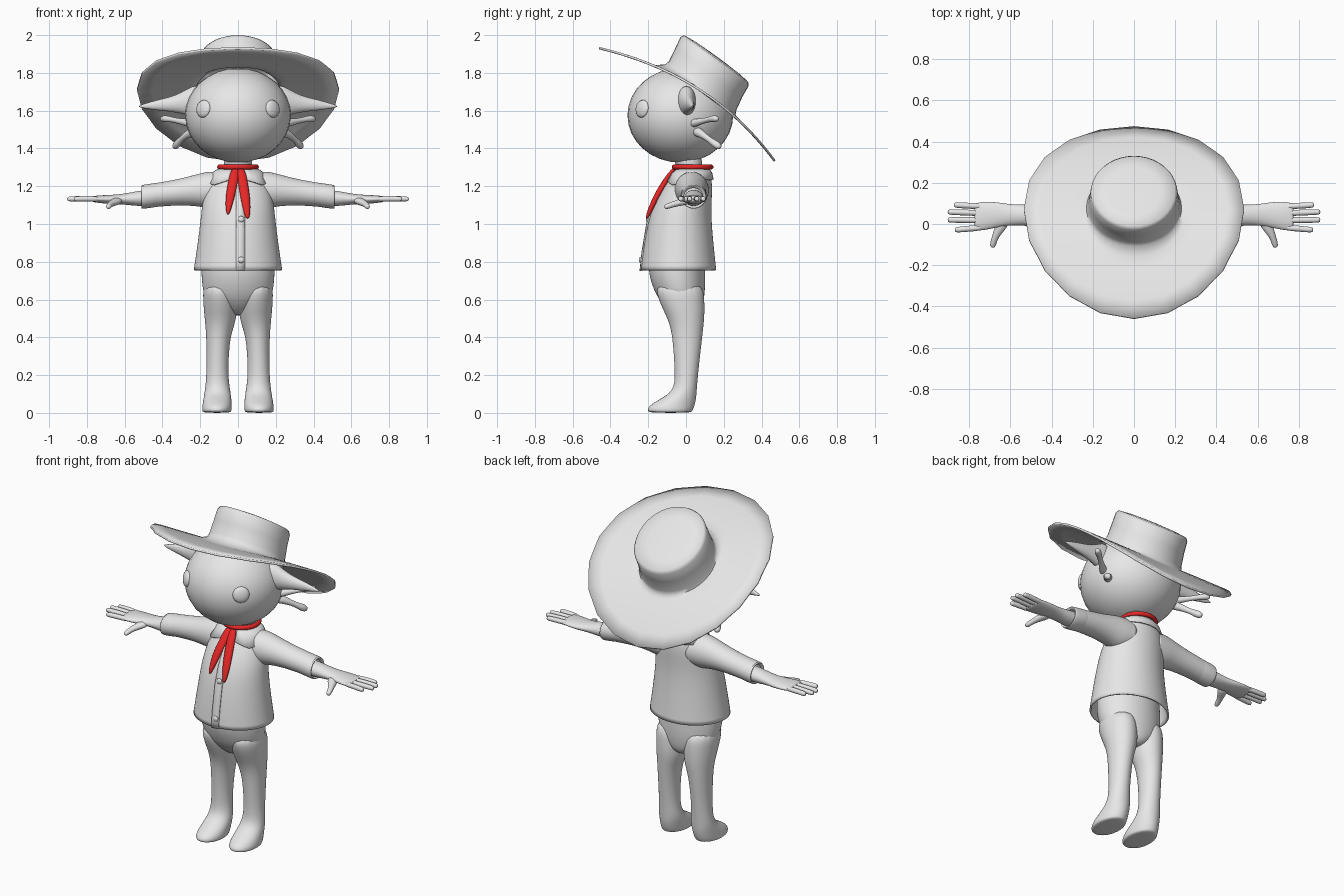
import bpy, bmesh, math
from mathutils import Vector, Matrix


def material(name, rgb):
    m = bpy.data.materials.new(name)
    m.diffuse_color = (*rgb, 1)
    return m


GREY = material("plain grey", (0.8, 0.8, 0.8))
RED = material("scarf red", (0.8, 0.02, 0.02))
X, Z = Vector((1, 0, 0)), Vector((0, 0, 1))


def finish(name, bm, mat=GREY, mirror=False, thick=0, subsurf=0, angle=None):
    me = bpy.data.meshes.new(name)
    bm.to_mesh(me)
    bm.free()
    ob = bpy.data.objects.new(name, me)
    bpy.context.collection.objects.link(ob)
    me.materials.append(mat)
    me.shade_smooth()
    if angle:
        bpy.context.view_layer.objects.active = ob
        ob.select_set(True)
        bpy.ops.object.shade_smooth_by_angle(angle=math.radians(angle))
        ob.select_set(False)
    if mirror:
        ob.modifiers.new("mirror", 'MIRROR').use_mirror_merge = False
    if subsurf:
        s = ob.modifiers.new("smooth", 'SUBSURF')
        s.levels = s.render_levels = subsurf
    if thick:
        s = ob.modifiers.new("thickness", 'SOLIDIFY')
        s.thickness, s.offset = thick, 0
    return ob


def skin(rings, closed=True, cap_start=False, cap_end=False):
    """Bridge a list of point rings into a surface."""
    bm = bmesh.new()
    vs = [[bm.verts.new(p) for p in r] for r in rings]
    n = len(rings[0])
    for a, b in zip(vs, vs[1:]):
        for i in range(n if closed else n - 1):
            j = (i + 1) % n
            bm.faces.new((a[i], a[j], b[j], b[i]))
    if cap_start:
        bm.faces.new(vs[0][::-1])
    if cap_end:
        bm.faces.new(vs[-1])
    if cap_start and cap_end:
        bmesh.ops.recalc_face_normals(bm, faces=bm.faces[:])
    return bm


def loft(name, secs, axis=None, n=16, caps=True, **kw):
    """Elliptical sections (x, y, z, half width, half height) along an axis or path."""
    pts = [Vector(s[:3]) for s in secs]
    rings = []
    for i, s in enumerate(secs):
        t = axis or (pts[min(i + 1, len(pts) - 1)] - pts[max(i - 1, 0)]).normalized()
        if t == Z:
            u, v = X, Vector((0, 1, 0))
        else:
            u = Z.cross(t).normalized()
            v = t.cross(u)
        rings.append([pts[i] + u * s[3] * math.cos(k * math.tau / n)
                      + v * s[4] * math.sin(k * math.tau / n) for k in range(n)])
    kw.setdefault("subsurf", 2)
    return finish(name, skin(rings, True, caps, caps), **kw)


def ball(name, loc, size, direction=Z, mat=GREY, seg=32):
    bm = bmesh.new()
    bmesh.ops.create_uvsphere(bm, u_segments=seg, v_segments=seg // 2, radius=1)
    rot = Vector(direction).to_track_quat('Z', 'Y').to_matrix().to_4x4()
    bm.transform(Matrix.Translation(loc) @ rot @ Matrix.Diagonal((*size, 1)))
    return finish(name, bm, mat)


# Hat: bent twenty-sided brim flowing into a tilted crown
def brim_ring(r, faceted=False):
    ring = []
    for k in range(40):
        a = k * math.tau / 40
        q = r * (math.cos(math.pi / 20) if faceted and k % 2 else 1)
        s = -q * math.cos(a)
        ring.append(Vector((0.535 * q * math.sin(a),
                            0.005 + 0.465 * s + 0.065 * (1 - s * s),
                            1.632 - 0.299 * s + 0.08 * (1 - s * s))))
    return ring


def crown_ring(cy, cz, rx, ry):
    return [Vector((rx * math.sin(k * math.tau / 40),
                    cy - 0.81 * ry * math.cos(k * math.tau / 40),
                    cz + 0.59 * ry * math.cos(k * math.tau / 40))) for k in range(40)]


hat = [brim_ring(1, True), brim_ring(0.85, True), brim_ring(0.7), brim_ring(0.56), brim_ring(0.47)]
hat += [crown_ring(*c) for c in ((0.075, 1.708, 0.228, 0.224), (0.088, 1.732, 0.218, 0.214),
                                 (0.12, 1.80, 0.21, 0.213), (0.15, 1.858, 0.205, 0.216),
                                 (0.157, 1.872, 0.196, 0.206), (0.161, 1.877, 0.13, 0.14),
                                 (0.163, 1.879, 0.04, 0.04))]
finish("hat", skin(hat, cap_end=True), thick=0.012, angle=60)

# Head, eyes and neck
ball("head", (0, -0.03, 1.575), (0.28, 0.28, 0.25))
for s in (-1, 1):
    ball("eye", (0.183 * s, -0.232, 1.61), (0.047, 0.047, 0.02), (2.36 * s, -2.64, 0.5), seg=24)
loft("neck", [(0, 0.02, 1.24, 0.075, 0.07), (0, 0.02, 1.30, 0.07, 0.065),
              (0, 0, 1.38, 0.09, 0.09)], Z)

# Ear and two swept-back gill stalks on each side
loft("ear", [(0.20, 0, 1.655, 0.06, 0.10), (0.27, 0.005, 1.645, 0.045, 0.07),
             (0.34, 0.015, 1.635, 0.032, 0.042), (0.42, 0.025, 1.63, 0.02, 0.03),
             (0.53, 0.035, 1.622, 0.005, 0.005)], X, mirror=True)
loft("middle_gill", [(0.23, 0.02, 1.53, 0.03, 0.03), (0.29, 0.07, 1.54, 0.017, 0.017),
                     (0.35, 0.12, 1.553, 0.013, 0.013), (0.385, 0.15, 1.558, 0.023, 0.021),
                     (0.41, 0.17, 1.556, 0.013, 0.013)], n=10, mirror=True)
loft("lower_gill", [(0.21, 0.04, 1.50, 0.035, 0.035), (0.27, 0.085, 1.475, 0.02, 0.02),
                    (0.305, 0.125, 1.445, 0.014, 0.014), (0.325, 0.16, 1.42, 0.024, 0.024),
                    (0.338, 0.185, 1.403, 0.014, 0.014)], n=10, mirror=True)

# Jacket body: height, centre y, half width, half depth
JACKET = [(0.755, -0.04, 0.232, 0.197), (0.85, -0.04, 0.217, 0.187), (1.0, -0.035, 0.197, 0.167),
          (1.1, -0.02, 0.187, 0.15), (1.2, 0.012, 0.168, 0.125), (1.265, 0.03, 0.125, 0.095),
          (1.3, 0.035, 0.085, 0.075)]
loft("jacket", [(0, c, z, a, b) for z, c, a, b in JACKET], Z, n=24, caps=False, thick=0.01)


def jacket_at(z):
    for p, q in zip(JACKET, JACKET[1:]):
        if z <= q[0]:
            f = (z - p[0]) / (q[0] - p[0])
            return [p[i] + (q[i] - p[i]) * f for i in (1, 2, 3)]


def jacket_front(x, z):
    c, a, b = jacket_at(z)
    return c - b * math.sqrt(1 - (x / a) ** 2)


# Front placket and buttons
strip = [[(x, jacket_front(x, z) - 0.005, z) for x in (-0.01, 0.012, 0.036)]
         for z in (0.752, 0.8, 0.85, 0.92, 1.0, 1.06, 1.1, 1.2)]
finish("placket", skin(strip, closed=False), thick=0.008)
for z in (0.81, 1.025):
    ball("button", (0.016, jacket_front(0.016, z) - 0.01, z), (0.017, 0.017, 0.009), (0, -1, 0), seg=16)

# Turned-down collar, open and pointed at the front
top, mid, low = [], [], []
for k in range(33):
    a = 0.3 + k * (math.tau - 0.6) / 32
    d = abs(math.pi - a) / math.pi
    point = max(0, 1 - abs(d - 0.72) / 0.2)
    zl = 1.235 - 0.03 * point
    c, rx, ry = jacket_at(zl)
    sx, cy = math.sin(a), math.cos(a)
    top.append((0.092 * sx, 0.035 - 0.082 * cy, 1.297))
    mid.append((0.133 * sx, 0.03 - 0.105 * cy, 1.27))
    low.append(((rx + 0.01) * sx, c - (ry + 0.012) * cy, zl))
finish("collar", skin([top, mid, low], closed=False), thick=0.008)

# Sleeves with cuffs
loft("sleeve", [(0.08, 0.03, 1.18, 0.09, 0.09), (0.15, 0.03, 1.18, 0.088, 0.098),
                (0.21, 0.032, 1.18, 0.08, 0.083), (0.30, 0.036, 1.17, 0.07, 0.068),
                (0.40, 0.04, 1.158, 0.066, 0.061), (0.505, 0.04, 1.145, 0.064, 0.059)],
     X, caps=False, mirror=True, thick=0.008)
loft("cuff", [(0.41, 0.04, 1.157, 0.066, 0.061), (0.42, 0.04, 1.155, 0.071, 0.065),
              (0.505, 0.04, 1.144, 0.071, 0.066), (0.515, 0.04, 1.143, 0.066, 0.061),
              (0.50, 0.04, 1.143, 0.052, 0.048)], X, caps=False, mirror=True)

# Forearms, hands, fingers and thumbs
loft("forearm_and_palm", [(0.42, 0.04, 1.142, 0.053, 0.046), (0.52, 0.042, 1.135, 0.053, 0.043),
                          (0.60, 0.045, 1.132, 0.051, 0.029), (0.66, 0.045, 1.13, 0.062, 0.025),
                          (0.72, 0.04, 1.131, 0.07, 0.022), (0.765, 0.035, 1.132, 0.07, 0.017),
                          (0.775, 0.035, 1.132, 0.06, 0.012)], X, mirror=True)
for y0, y1, tip in ((0.085, 0.092, 0.875), (0.052, 0.058, 0.905), (0.018, 0.02, 0.905), (-0.017, -0.028, 0.87)):
    loft("finger", [(0.73, y0, 1.132, 0.016, 0.016), (0.80, (y0 + y1) / 2, 1.134, 0.015, 0.015),
                    (tip - 0.012, y1, 1.133, 0.015, 0.015), (tip, y1, 1.132, 0.01, 0.01)],
         X, n=10, mirror=True)
loft("thumb", [(0.63, 0.02, 1.126, 0.035, 0.022), (0.655, -0.025, 1.116, 0.026, 0.02),
               (0.675, -0.065, 1.105, 0.016, 0.016), (0.685, -0.10, 1.093, 0.016, 0.015),
               (0.688, -0.115, 1.088, 0.01, 0.01)], n=10, mirror=True)

# Trousers: hips plus legs that run down into the feet
loft("hips", [(0, -0.04, 0.95, 0.16, 0.13), (0, -0.048, 0.85, 0.19, 0.15),
              (0, -0.05, 0.75, 0.198, 0.152), (0, -0.038, 0.67, 0.192, 0.142),
              (0, -0.025, 0.6, 0.178, 0.122), (0, -0.005, 0.545, 0.09, 0.09),
              (0, 0, 0.515, 0.03, 0.05)], Z, n=20)
loft("leg_and_foot", [(0.096, -0.04, 0.70, 0.09, 0.13), (0.093, -0.025, 0.6, 0.095, 0.126),
                      (0.092, -0.002, 0.51, 0.087, 0.102), (0.098, 0.005, 0.45, 0.075, 0.088),
                      (0.106, 0.007, 0.38, 0.062, 0.078), (0.11, 0.003, 0.2, 0.057, 0.061),
                      (0.108, -0.004, 0.115, 0.069, 0.062), (0.109, -0.045, 0.07, 0.076, 0.10),
                      (0.111, -0.078, 0.035, 0.08, 0.125), (0.112, -0.085, 0.01, 0.08, 0.122),
                      (0.112, -0.083, 0, 0.07, 0.108)], Z, mirror=True)

# Red neckerchief: band around the neck and two hanging tails
loft("neckerchief_band", [(0, 0.035, 1.288, 0.098, 0.098), (0, 0.035, 1.292, 0.112, 0.112),
                          (0, 0.035, 1.312, 0.112, 0.112), (0, 0.035, 1.316, 0.096, 0.096)],
     Z, n=24, caps=False, mat=RED)
loft("neckerchief_tail_left", [(-0.012, -0.055, 1.30, 0.024, 0.012), (-0.024, -0.10, 1.235, 0.027, 0.02),
                               (-0.043, -0.158, 1.14, 0.027, 0.02), (-0.052, -0.19, 1.065, 0.012, 0.012),
                               (-0.053, -0.197, 1.05, 0.005, 0.005)], Z, n=10, mat=RED, subsurf=1)
loft("neckerchief_tail_right", [(0.014, -0.06, 1.30, 0.022, 0.012), (0.024, -0.105, 1.235, 0.027, 0.02),
                                (0.04, -0.165, 1.13, 0.028, 0.02), (0.05, -0.202, 1.045, 0.016, 0.012),
                                (0.05, -0.208, 1.028, 0.006, 0.005)], Z, n=10, mat=RED, subsurf=1)
